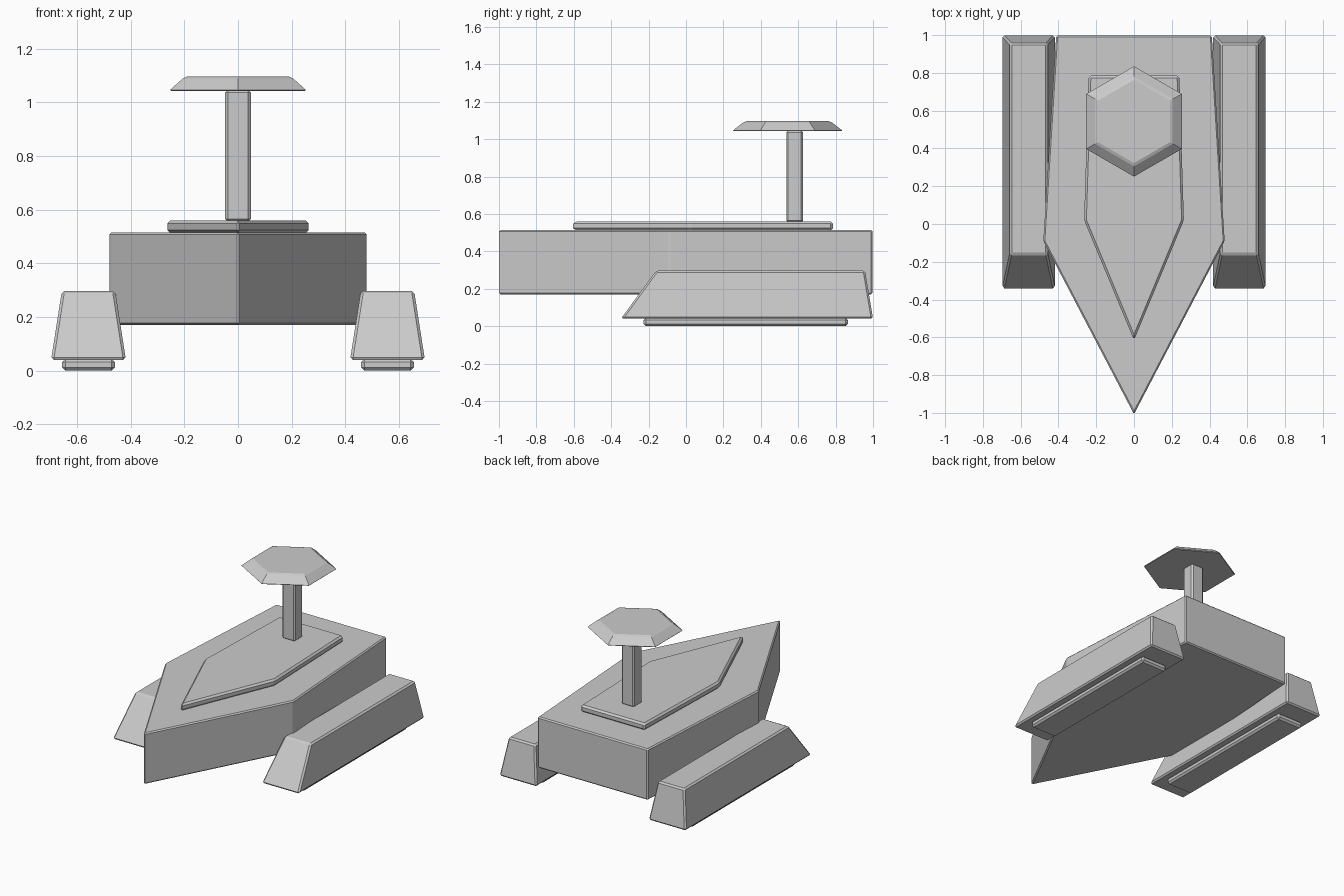
import bpy, bmesh
from math import sin, cos, pi, radians

if "Cube" in bpy.data.objects:
    bpy.data.objects.remove(bpy.data.objects["Cube"])


def loft(name, rings, bevel=0.0):
    """Skin a solid through equal-sized rings of (x, y, z) points, bottom to top."""
    bm = bmesh.new()
    loops = [[bm.verts.new(p) for p in ring] for ring in rings]
    n = len(loops[0])
    for a, b in zip(loops, loops[1:]):
        for i in range(n):
            j = (i + 1) % n
            bm.faces.new((a[i], a[j], b[j], b[i]))
    bm.faces.new(loops[0][::-1])
    bm.faces.new(loops[-1])
    bmesh.ops.recalc_face_normals(bm, faces=bm.faces)
    me = bpy.data.meshes.new(name)
    bm.to_mesh(me)
    bm.free()
    ob = bpy.data.objects.new(name, me)
    bpy.context.collection.objects.link(ob)
    if bevel:
        mod = ob.modifiers.new("Bevel", 'BEVEL')
        mod.width = bevel
        mod.segments = 1
        mod.limit_method = 'ANGLE'
        mod.angle_limit = radians(20)
    return ob


def prism(name, outline, z0, z1, bevel):
    return loft(name, [[(x, y, z) for x, y in outline] for z in (z0, z1)], bevel)


def rect(x0, x1, y0, y1, z):
    return [(x0, y0, z), (x1, y0, z), (x1, y1, z), (x0, y1, z)]


def arrow(tip, wide_x, wide_y, back_x, back_y):
    return [(0, tip), (wide_x, wide_y), (back_x, back_y),
            (-back_x, back_y), (-wide_x, wide_y)]


def hexagon(r, cy, z):
    return [(r * sin(i * pi / 3), cy - r * cos(i * pi / 3), z) for i in range(6)]


# Pointed hull and raised deck plate
prism("hull", arrow(-1.007, 0.48, -0.09, 0.412, 0.997), 0.17, 0.515, 0.008)
prism("deck_plate", arrow(-0.615, 0.264, 0.02, 0.24, 0.785), 0.512, 0.56, 0.012)

# Mast and hexagonal dish
loft("mast", [rect(-0.048, 0.048, 0.536, 0.626, z) for z in (0.555, 1.047)], 0.01)
dish = loft("dish", [hexagon(r, 0.543, z) for r, z in
                     ((0.288, 1.043), (0.292, 1.047), (0.238, 1.089),
                      (0.220, 1.096))])

# Side pontoons with ground pads, mirrored across the centre
for side, s in (("right", 1), ("left", -1)):
    loft(f"{side}_pontoon",
         [rect(s * 0.418, s * 0.697, -0.348, 1.0, 0.04),
          rect(s * 0.458, s * 0.657, -0.16, 0.957, 0.297)], 0.01)
    loft(f"{side}_pad",
         [rect(s * 0.459, s * 0.656, -0.226, 0.866, z) for z in (0.0, 0.044)], 0.012)
